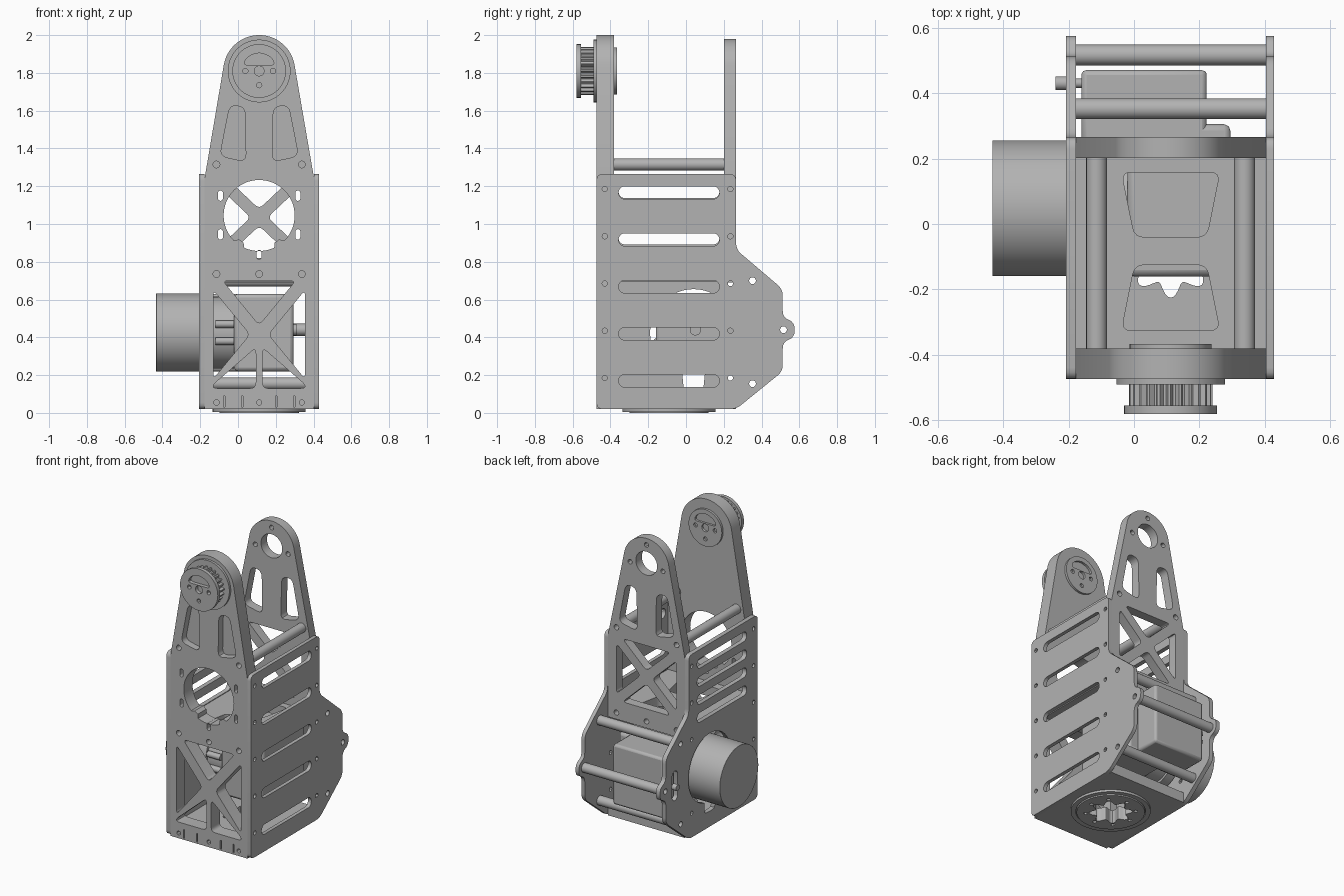
import bpy, bmesh, math
from mathutils import Matrix, Vector

if "Cube" in bpy.data.objects:
    bpy.data.objects.remove(bpy.data.objects["Cube"])

grey = bpy.data.materials.new("machined grey")
grey.use_nodes = True
colour = (0.45, 0.45, 0.45, 1)
grey.diffuse_color = colour
grey.node_tree.nodes["Principled BSDF"].inputs["Base Color"].default_value = colour

# Directions of a profile's two axes and its thickness
FRAMES = {
    "x": Matrix(((0, 0, 1), (1, 0, 0), (0, 1, 0))),
    "y": Matrix(((1, 0, 0), (0, 0, -1), (0, 1, 0))),
    "z": Matrix.Identity(3),
}
CX = 0.112      # centre line of the frame
HUB = 1.81      # height of the joint axis


def circle(u, v, r, n=48):
    return radial(u, v, lambda a: r, n)


def radial(u, v, radius, n):
    angles = [2 * math.pi * i / n for i in range(n)]
    return [(u + radius(a) * math.cos(a), v + radius(a) * math.sin(a)) for a in angles]


def rounded(points, r=0.025, steps=4):
    out = []
    pts = [Vector(p) for p in points]
    for i, p in enumerate(pts):
        a, b = pts[i - 1] - p, pts[(i + 1) % len(pts)] - p
        p0 = p + a.normalized() * min(r, a.length * 0.48)
        p1 = p + b.normalized() * min(r, b.length * 0.48)
        for s in range(steps + 1):
            t = s / steps
            out.append(tuple(p0 * (1 - t) ** 2 + p * 2 * t * (1 - t) + p1 * t * t))
    return out


def slot(u, v, w, h):
    r = min(w, h) / 2
    du, dv = w / 2 - r, h / 2 - r
    out = []
    for i in range(24):
        a = 2 * math.pi * (i + 0.5) / 24
        c, s = math.cos(a), math.sin(a)
        out.append((u + r * c + math.copysign(du, c), v + r * s + math.copysign(dv, s)))
    return out


def box(u0, u1, v0, v1):
    return [(u0, v0), (u1, v0), (u1, v1), (u0, v1)]


def plate(name, axis, lo, hi, outline, holes=(), bevel=0):
    """Extrude an outline with holes between lo and hi along an axis."""
    curve = bpy.data.curves.new(name, "CURVE")
    curve.dimensions = "2D"
    curve.fill_mode = "BOTH"
    curve.extrude = (hi - lo) / 2
    for loop in [outline, *holes]:
        spline = curve.splines.new("POLY")
        spline.points.add(len(loop) - 1)
        for point, (u, v) in zip(spline.points, loop):
            point.co = (u, v, 0, 1)
        spline.use_cyclic_u = True
    temp = bpy.data.objects.new(name + " profile", curve)
    bpy.context.collection.objects.link(temp)
    graph = bpy.context.evaluated_depsgraph_get()
    mesh = bpy.data.meshes.new_from_object(temp.evaluated_get(graph))
    bpy.data.objects.remove(temp)
    bm = bmesh.new()
    bm.from_mesh(mesh)
    bmesh.ops.remove_doubles(bm, verts=bm.verts, dist=1e-5)
    bmesh.ops.transform(bm, matrix=FRAMES[axis].to_4x4(), verts=bm.verts)
    shift = Vector([(lo + hi) / 2 if a == axis else 0 for a in "xyz"])
    bmesh.ops.translate(bm, vec=shift, verts=bm.verts)
    bmesh.ops.recalc_face_normals(bm, faces=bm.faces)
    bm.to_mesh(mesh)
    bm.free()
    mesh.materials.clear()
    mesh.materials.append(grey)
    mesh.shade_smooth()
    mesh.set_sharp_from_angle(angle=math.radians(30))
    ob = bpy.data.objects.new(name, mesh)
    bpy.context.collection.objects.link(ob)
    if bevel:
        mod = ob.modifiers.new("edge", "BEVEL")
        mod.width, mod.segments = bevel, 2
        mod.limit_method, mod.angle_limit = "ANGLE", math.radians(50)
    return ob


def tower(bottom, r):
    a0 = math.radians(10)
    arc = [a0 + (math.pi - 2 * a0) * i / 32 for i in range(33)]
    cap = [(CX + r * math.cos(a), HUB + r * math.sin(a)) for a in arc]
    return [(-0.177, 1.24), (-0.177, bottom), (0.403, bottom), (0.403, 1.24)] + cap


def truss(z0, z1, hw, bar, split):
    """Windows left open by two crossed bars, the lowest optionally halved."""
    cz, hh = (z0 + z1) / 2, (z1 - z0) / 2
    tri = [[(-hw, hh - bar), (-hw, bar - hh), (-bar, 0)],
           [(hw, hh - bar), (hw, bar - hh), (bar, 0)],
           [(bar - hw, hh), (hw - bar, hh), (0, bar)]]
    if split:
        for s in (-1, 1):
            tri.append([(s * 0.018, -hh), (s * hw, -hh), (s * hw, -hh + 0.02),
                        (s * 0.018, -bar - 0.02)])
    else:
        tri.append([(bar - hw, -hh), (hw - bar, -hh), (0, -bar)])
    return [rounded([(CX + u, cz + v) for u, v in t], 0.03) for t in tri]


tower_windows = [rounded([(CX + s * u, z) for u, z in
                          ((0.155, 1.63), (0.075, 1.62), (0.07, 1.33), (0.208, 1.36))], 0.04)
                 for s in (-1, 1)]
SIDES = (CX - 0.226, CX + 0.226)
mount_holes = [circle(x, 0.735, 0.018, 16) for x in (*SIDES, CX)]
rod_holes = [circle(x, 1.315, 0.018, 16) for x in SIDES]

# Front plate: blind windows in the tower, open truss and bearing port below
port = radial(CX, 1.045, lambda a: 0.165 if 0.45 < abs(math.cos(a)) < 0.7 and
              math.sin(a) < 0 else 0.188, 72)
front_open = truss(0.13, 0.70, 0.243, 0.05, True) + [port] + mount_holes
front_open += [slot(CX + s * 0.205, z, 0.026, 0.055) for s in (-1, 1) for z in (0.945, 1.15)]
front_open += [slot(CX, 0.838, 0.026, 0.05)]
front_open[4:5] = front_open[4:5]
foot_holes = [circle(x, 0.055, 0.014, 12) for x in (*SIDES, CX)]
foot_slits = [box(CX + u - 0.004, CX + u + 0.004, 0.03, 0.09)
              for u in (-0.185, -0.09, 0.09, 0.185)]
plate("front_plate_inner", "y", -0.425, -0.381, tower(0.02, 0.19), front_open)
plate("front_plate_outer", "y", -0.474, -0.425, tower(0.02, 0.19),
      front_open + tower_windows + rod_holes + foot_holes + foot_slits)

# Rear plate
rear_holes = [circle(CX, HUB, 0.08)] + tower_windows + mount_holes + rod_holes
rear_holes += [circle(CX + 0.125 * math.cos(a), HUB + 0.125 * math.sin(a), 0.016, 12)
               for a in (math.pi / 2, math.radians(-10), math.radians(190))]
plate("rear_plate", "y", 0.201, 0.265, tower(0.69, 0.17),
      rear_holes + truss(0.82, 1.25, 0.225, 0.045, False))

# Side plates with a rounded tab at the back
side = rounded([(-0.474, 0.02), (0.265, 0.02), (0.512, 0.22), (0.512, 0.375), (0.575, 0.40),
                (0.575, 0.48), (0.512, 0.505), (0.512, 0.655), (0.265, 0.865),
                (0.265, 1.265), (-0.474, 1.265)], 0.035)
ROD_SPOTS = ((0.352, 0.70), (0.352, 0.155), (0.516, 0.44))
side_holes = [circle(y, 0.185 + 0.25 * i, 0.014, 12) for y in (-0.43, 0.235) for i in range(5)]
side_holes += [circle(y, z, 0.018, 16) for y, z in ROD_SPOTS]
plate("left_side_plate", "x", 0.403, 0.428, side,
      side_holes + [slot(-0.09, 0.17 + 0.249 * i, 0.534, 0.068) for i in range(5)])
motor_port = radial(0.04, 0.425, lambda a: 0.3 if math.sin(a) < -0.97 else 0.23, 72)
plate("right_side_plate", "x", -0.207, -0.177, side,
      [h for h in side_holes if math.dist(h[0], (0.04, 0.425)) > 0.24]
      + [slot(-0.09, 1.17 - 0.1225 * i, 0.534, 0.066) for i in range(4)]
      + [motor_port, slot(0.415, 0.44, 0.06, 0.2)])

# Floor with the turntable ring below
star = radial(CX, -0.09, lambda a: 0.115 + 0.02 * math.cos(8 * a), 96)
bolts = [circle(CX + 0.155 * math.cos(k * math.pi / 4), -0.09 + 0.155 * math.sin(k * math.pi / 4),
                0.012, 12) for k in range(8)]
plate("floor", "z", 0.02, 0.09, box(-0.177, 0.403, -0.381, 0.265), [star])
plate("turntable_rim", "z", 0.005, 0.02, circle(CX, -0.09, 0.246, 64), [circle(CX, -0.09, 0.215, 64)])
plate("turntable_face", "z", 0, 0.02, circle(CX, -0.09, 0.21, 64), [star] + bolts)

# Inner shelf with two tapered openings
shelf_holes = [rounded([(CX - 0.15, y0), (CX + 0.15, y0), (CX + 0.11, y1), (CX - 0.11, y1)], 0.03)
               for y0, y1 in ((0.158, -0.04), (-0.325, -0.125))]
plate("inner_shelf", "z", 0.695, 0.765, box(-0.177, 0.403, -0.381, 0.201), shelf_holes)

# Spacer rods
for x in SIDES:
    plate("long_rod", "y", -0.381, 0.201, circle(x, 1.315, 0.032, 24))
for y, z in ROD_SPOTS:
    plate("cross_rod", "x", -0.177, 0.403, circle(y, z, 0.032, 24), [circle(y, z, 0.018, 16)])

# Drive motor, its gearbox and connectors
plate("motor_can", "x", -0.433, -0.13, circle(0.048, 0.425, 0.207, 64), bevel=0.018)
plate("motor_body", "x", -0.13, -0.02, circle(0.048, 0.425, 0.19, 48))
plate("gearbox", "x", -0.02, 0.295, box(-0.16, 0.305, 0.22, 0.63), bevel=0.02)
plate("rear_housing", "x", -0.16, 0.222, box(0.2, 0.47, 0.22, 0.63), bevel=0.015)
plate("output_nub", "x", 0.29, 0.31, circle(0.05, 0.44, 0.03, 20))
for z in (0.38, 0.47):
    plate("connector_pin", "x", -0.12, -0.02, circle(-0.15, z, 0.02, 16), bevel=0.006)
plate("cable_plug", "x", -0.215, -0.16, circle(0.43, 0.44, 0.014, 16))
plate("cable_plug_tip", "x", -0.24, -0.205, circle(0.43, 0.44, 0.021, 16), bevel=0.012)

# Toothed pulley on the joint axis, with blind recesses at both ends
half_moon = rounded([(CX - 0.085, HUB + 0.03), (CX + 0.085, HUB + 0.03), (CX + 0.065, HUB + 0.075),
                     (CX, HUB + 0.1), (CX - 0.065, HUB + 0.075)], 0.03)
recesses = [half_moon, circle(CX, HUB, 0.026, 20), circle(CX, HUB - 0.075, 0.014, 12)]
recesses += [circle(CX + s * 0.073, HUB, 0.014, 12) for s in (-1, 1)]
plate("pulley_base", "y", -0.49, -0.474, circle(CX, HUB, 0.166, 64))
plate("pulley_teeth", "y", -0.555, -0.49,
      radial(CX, HUB, lambda a: 0.128 if math.sin(24 * a + 0.8) > 0 else 0.112, 96))
plate("pulley_flange", "y", -0.58, -0.555, circle(CX, HUB, 0.142, 64), recesses)
plate("pulley_boss", "y", -0.381, -0.366, circle(CX, HUB, 0.125, 64), recesses)
